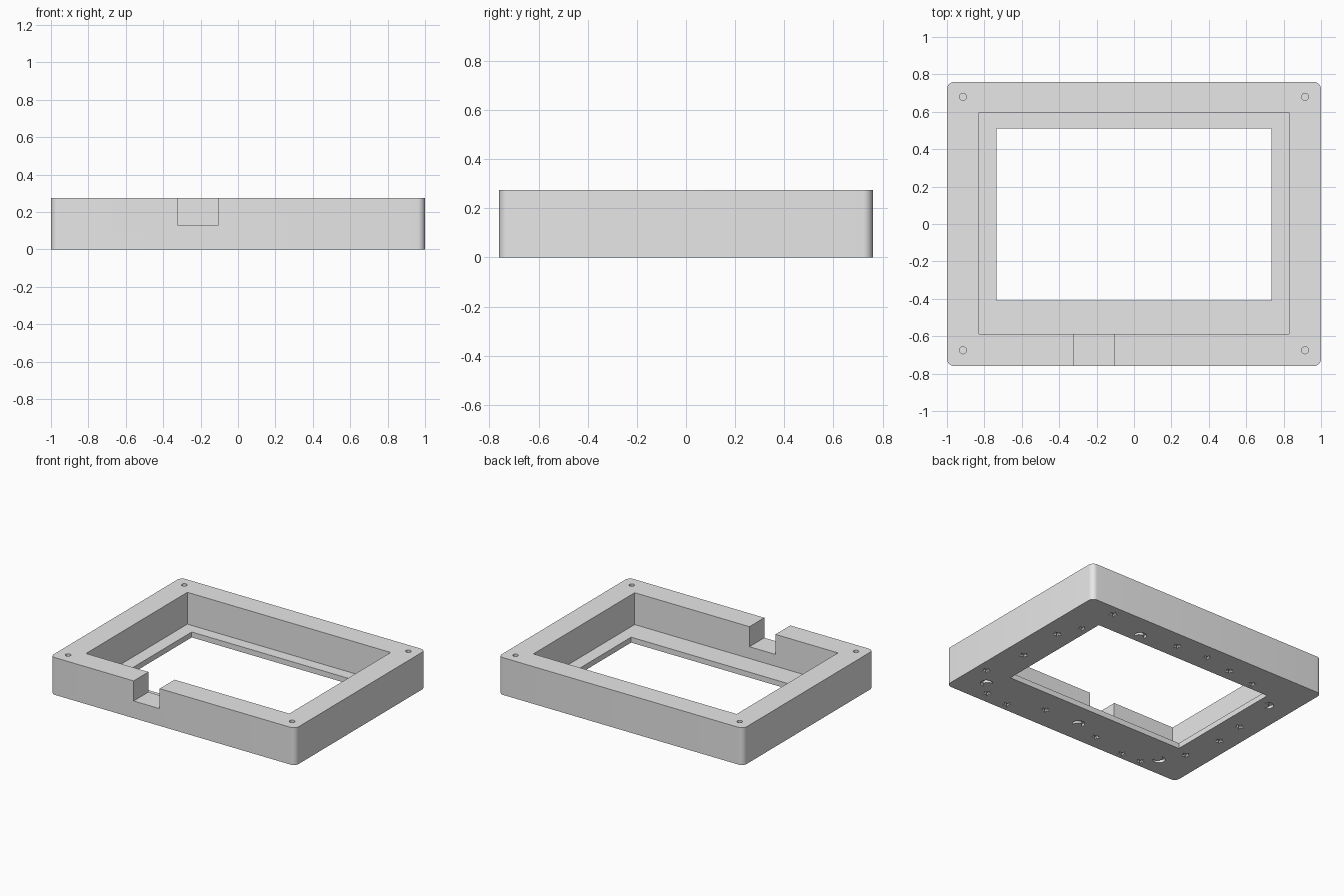
import bpy, bmesh, math

if "Cube" in bpy.data.objects:
    bpy.data.objects.remove(bpy.data.objects["Cube"])

HEIGHT = 0.275
LIP = 0.04          # floor thickness around the window
ENGRAVE = 0.02      # depth of the decorations underneath

grey = bpy.data.materials.new("light grey")
grey.diffuse_color = (0.8, 0.8, 0.8, 1)
grey.use_nodes = True
grey.node_tree.nodes["Principled BSDF"].inputs["Base Color"].default_value = grey.diffuse_color


def prism_object(name, outlines, z0, z1):
    """One object made of closed prisms extruded from 2D outlines."""
    bm = bmesh.new()
    for pts in outlines:
        face = bm.faces.new([bm.verts.new((x, y, z0)) for x, y in pts])
        ext = bmesh.ops.extrude_face_region(bm, geom=[face])
        for v in ext["geom"]:
            if isinstance(v, bmesh.types.BMVert):
                v.co.z = z1
    bmesh.ops.recalc_face_normals(bm, faces=bm.faces[:])
    mesh = bpy.data.meshes.new(name)
    bm.to_mesh(mesh)
    bm.free()
    obj = bpy.data.objects.new(name, mesh)
    bpy.context.collection.objects.link(obj)
    mesh.materials.append(grey)
    return obj


def rect(x0, x1, y0, y1):
    return [(x0, y0), (x1, y0), (x1, y1), (x0, y1)]


def arc(cx, cy, r, a0, a1, n):
    return [(cx + r * math.cos(math.radians(a0 + (a1 - a0) * i / n)),
             cy + r * math.sin(math.radians(a0 + (a1 - a0) * i / n)))
            for i in range(n + 1)]


def rounded_rect(hx, hy, r, n=8):
    pts = []
    for k, (sx, sy) in enumerate([(1, 1), (-1, 1), (-1, -1), (1, -1)]):
        pts += arc(sx * (hx - r), sy * (hy - r), r, 90 * k, 90 * k + 90, n)
    return pts


def star(cx, cy, r=0.034):
    return [(cx + (r if i % 2 == 0 else r * 0.42) * math.sin(i * math.pi / 5),
             cy + (r if i % 2 == 0 else r * 0.42) * math.cos(i * math.pi / 5))
            for i in range(10)]


def moon(cx, cy, bulge, r=0.042):
    # outer arc, then a smaller offset arc back to the start
    tip = math.degrees(math.atan2(0.766, 0.143))
    pts = arc(0, 0, r, 50, 310, 16)
    pts += arc(0.5 * r, 0, 0.779 * r, 360 - tip, tip, 12)[1:-1]
    a = math.radians(bulge - 180)
    return [(cx + x * math.cos(a) - y * math.sin(a),
             cy + x * math.sin(a) + y * math.cos(a)) for x, y in pts]


# Rounded outer block
frame = prism_object("frame", [rounded_rect(1.0, 0.76, 0.04)], 0, HEIGHT)

# Decorations around the underside
stars = [(0.75, 0.68), (0.79, 0.40), (0.87, 0.24), (0.86, -0.12), (0.92, -0.44),
         (0.72, -0.67), (0.52, -0.70), (0.28, -0.59), (-0.21, -0.65),
         (-0.49, -0.71), (-0.65, -0.71), (-0.83, -0.45), (-0.88, -0.16),
         (-0.86, 0.07), (-0.56, 0.56), (-0.33, 0.60), (-0.10, 0.64), (0.15, 0.63)]
moons = [(0.43, 0.58, 77), (0.81, -0.57, 23), (-0.01, -0.59, 77),
         (-0.73, -0.61, 203), (-0.82, 0.41, 140)]
marks = [star(*s) for s in stars] + [moon(*m) for m in moons]

# Screw holes in the four corners
holes = [arc(sx * 0.915, y, 0.019, 0, 345, 23) for sx in (-1, 1) for y in (-0.675, 0.68)]

cutters = [
    prism_object("pocket_cutter", [rect(-0.83, 0.83, -0.587, 0.595)], LIP, 0.5),
    prism_object("window_cutter", [rect(-0.735, 0.735, -0.41, 0.51)], -0.2, 0.2),
    prism_object("cable_notch_cutter", [rect(-0.32, -0.107, -0.9, -0.45)], 0.127, 0.6),
    prism_object("screw_hole_cutter", holes, 0.08, 0.5),
    prism_object("engraving_cutter", marks, -0.1, ENGRAVE),
]

# Cut everything and discard the cutters
bpy.context.view_layer.objects.active = frame
frame.select_set(True)
for cutter in cutters:
    cutter.hide_render = True
    mod = frame.modifiers.new(cutter.name, "BOOLEAN")
    mod.operation = "DIFFERENCE"
    mod.solver = "EXACT"
    mod.object = cutter
    bpy.ops.object.modifier_apply(modifier=mod.name)
    bpy.data.objects.remove(cutter)

# Smooth the rounded corners and holes, keep edges crisp
bpy.ops.object.shade_smooth_by_angle(angle=math.radians(30))
